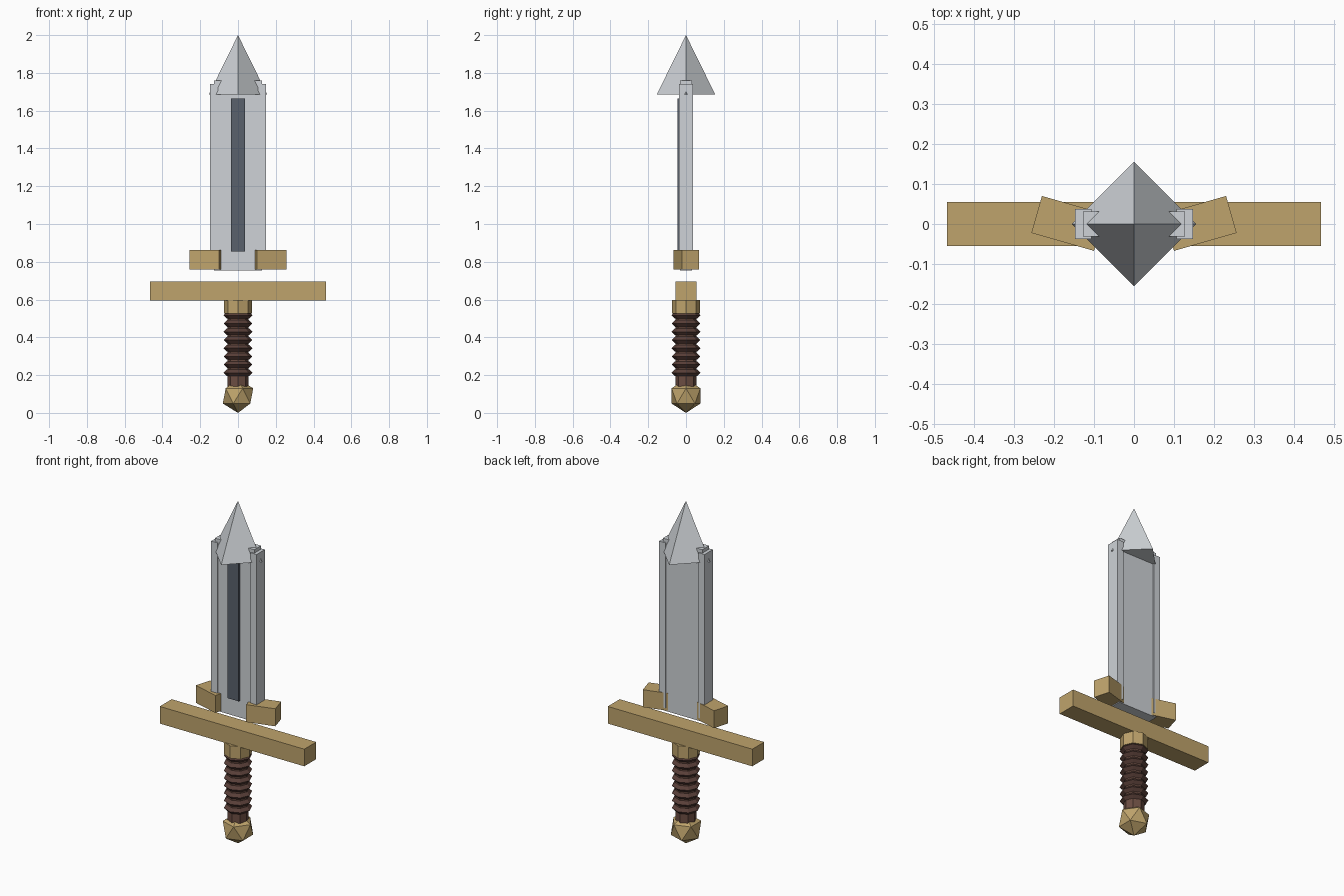
import bpy
import bmesh
from math import radians, sin, cos, pi

if "Cube" in bpy.data.objects:
    bpy.data.objects.remove(bpy.data.objects["Cube"])


def material(name, rgb):
    m = bpy.data.materials.new(name)
    m.diffuse_color = (*rgb, 1)
    m.use_nodes = True
    m.node_tree.nodes["Principled BSDF"].inputs["Base Color"].default_value = m.diffuse_color
    return m


GOLD = material("brass", (0.52, 0.37, 0.15))
LEATHER = material("leather", (0.15, 0.075, 0.055))
WRAP = material("leather_wrap", (0.10, 0.05, 0.04))
STEEL = material("steel", (0.62, 0.65, 0.68))
DARK = material("dark_steel", (0.10, 0.12, 0.15))


def finish(name, mat):
    ob = bpy.context.object
    ob.name = name
    ob.data.materials.append(mat)
    return ob


def box(name, mat, x, y, z, turn=0):
    """Box from (min, max) ranges, optionally turned about z."""
    centre = [(a + b) / 2 for a, b in (x, y, z)]
    bpy.ops.mesh.primitive_cube_add(size=1, location=centre, rotation=(0, 0, radians(turn)))
    ob = finish(name, mat)
    ob.scale = [b - a for a, b in (x, y, z)]
    return ob


def cylinder(name, mat, r, z0, z1, sides=8):
    bpy.ops.mesh.primitive_cylinder_add(vertices=sides, radius=r, depth=z1 - z0,
                                        location=(0, 0, (z0 + z1) / 2))
    return finish(name, mat)


def wrap_ring(name, mat, z, inner, outer, half, sides=8):
    """Low-poly ring with a diamond cross-section."""
    bm = bmesh.new()
    mid = (inner + outer) / 2
    section = [(outer, 0), (mid, half), (inner, 0), (mid, -half)]
    loops = []
    for i in range(sides):
        a = 2 * pi * i / sides
        loops.append([bm.verts.new((r * cos(a), r * sin(a), h)) for r, h in section])
    for i in range(sides):
        p, q = loops[i], loops[(i + 1) % sides]
        for k in range(4):
            n = (k + 1) % 4
            bm.faces.new((p[k], q[k], q[n], p[n]))
    mesh = bpy.data.meshes.new(name)
    bm.to_mesh(mesh)
    bm.free()
    ob = bpy.data.objects.new(name, mesh)
    ob.location.z = z
    mesh.materials.append(mat)
    bpy.context.collection.objects.link(ob)


# Pommel
bpy.ops.mesh.primitive_ico_sphere_add(subdivisions=1, radius=0.09, location=(0, 0, 0.09))
finish("pommel", GOLD)

# Grip with wrapped rings, and the collar above it
cylinder("grip", LEATHER, 0.056, 0.14, 0.56)
for i in range(8):
    wrap_ring(f"grip_ring_{i + 1}", WRAP, 0.212 + 0.0435 * i, 0.041, 0.076, 0.0175)
cylinder("collar", GOLD, 0.074, 0.525, 0.597)

# Crossguard
box("crossguard", GOLD, (-0.467, 0.467), (-0.055, 0.055), (0.595, 0.695))

# Blade, floating above the guard
box("blade", STEEL, (-0.127, 0.127), (-0.031, 0.031), (0.755, 1.76))
box("fuller", DARK, (-0.036, 0.036), (-0.045, -0.02), (0.855, 1.665))

# Blade edges and angled shoulder blocks on both sides
for side, s in (("right", 1), ("left", -1)):
    box(f"blade_edge_{side}", STEEL, sorted((s * 0.106, s * 0.147)), (-0.038, 0.038), (0.775, 1.74))
    box(f"shoulder_{side}", GOLD, sorted((s * 0.0835, s * 0.2465)), (-0.0465, 0.0495),
        (0.76, 0.862), turn=s * 16)

# Four-sided tip
bpy.ops.mesh.primitive_cone_add(vertices=4, radius1=0.155, radius2=0, depth=0.315,
                                location=(0, 0, 1.8425))
finish("blade_tip", STEEL)
